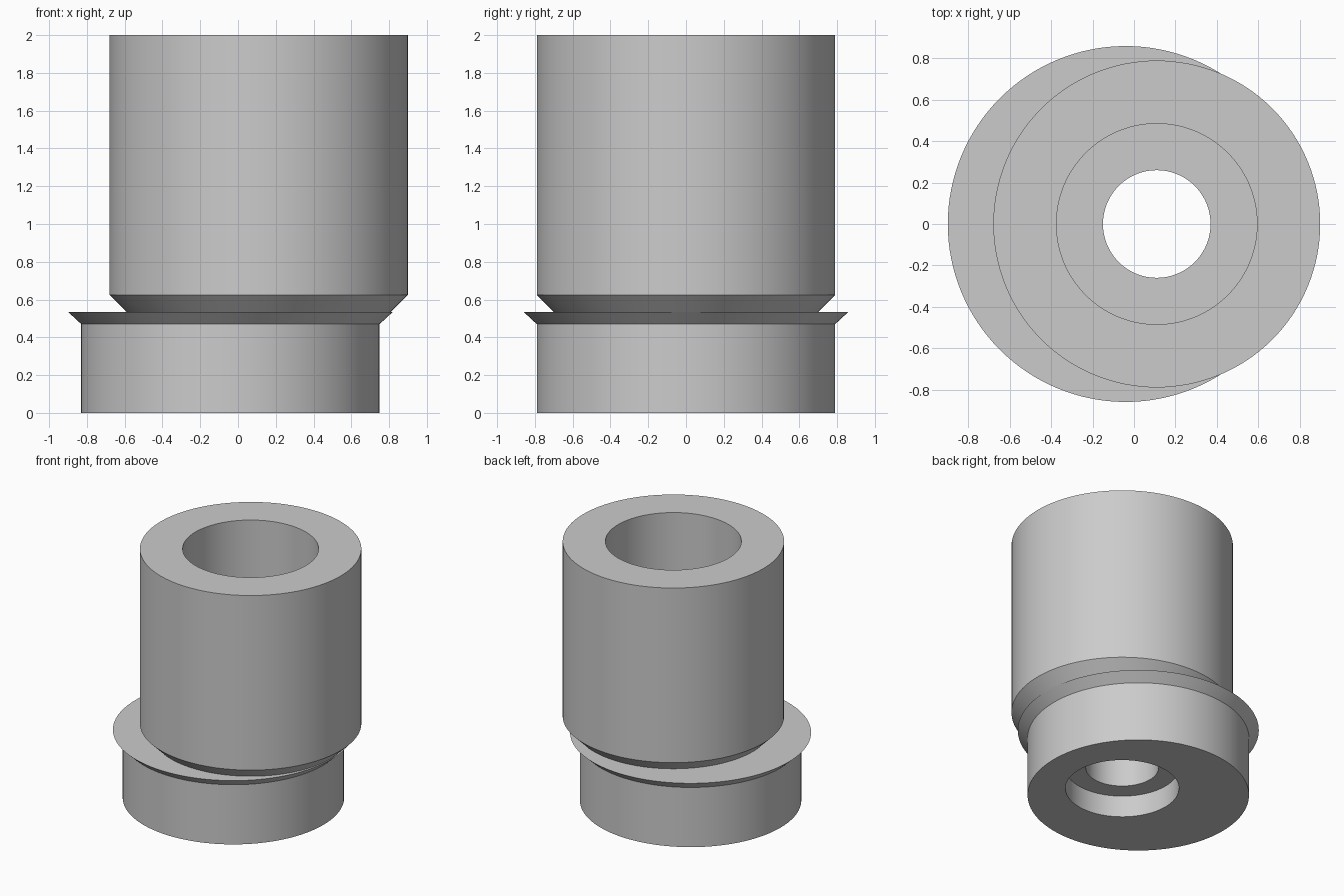
import bpy, bmesh, math

cube = bpy.data.objects.get("Cube")
if cube:
    bpy.data.objects.remove(cube, do_unlink=True)

SEGMENTS = 128
BASE_X, BARREL_X = -0.04, 0.11   # the two offset axes

# Closed section: (axis x, radius, height)
section = [
    # base wall and flared flange
    (BASE_X, 0.79, 0.0), (BASE_X, 0.79, 0.47), (BASE_X, 0.86, 0.535),
    # chamfered barrel
    (BARREL_X, 0.70, 0.535), (BARREL_X, 0.79, 0.625), (BARREL_X, 0.79, 2.0),
    # wide upper bore
    (BARREL_X, 0.485, 2.0), (BARREL_X, 0.485, 0.55),
    # narrow through hole
    (BARREL_X, 0.26, 0.55), (BARREL_X, 0.26, 0.17),
    # recess underneath
    (BARREL_X, 0.405, 0.17), (BARREL_X, 0.405, 0.0),
]

# Skin consecutive rings into one closed solid
bm = bmesh.new()
rings = []
for cx, r, z in section:
    angles = [2 * math.pi * i / SEGMENTS for i in range(SEGMENTS)]
    rings.append([bm.verts.new((cx + r * math.cos(a), r * math.sin(a), z)) for a in angles])
for lower, upper in zip(rings, rings[1:] + rings[:1]):
    for i in range(SEGMENTS):
        j = (i + 1) % SEGMENTS
        bm.faces.new((lower[i], lower[j], upper[j], upper[i]))
bmesh.ops.recalc_face_normals(bm, faces=bm.faces)

mesh = bpy.data.meshes.new("eccentric_bushing")
bm.to_mesh(mesh)
bm.free()
bushing = bpy.data.objects.new("eccentric_bushing", mesh)
bpy.context.collection.objects.link(bushing)

# Plain grey
grey = bpy.data.materials.new("light grey")
grey.use_nodes = True
colour = (0.6, 0.6, 0.6, 1.0)
grey.diffuse_color = colour
grey.node_tree.nodes["Principled BSDF"].inputs["Base Color"].default_value = colour
mesh.materials.append(grey)

# Smooth walls, crisp rims
bpy.ops.object.select_all(action='DESELECT')
bushing.select_set(True)
bpy.context.view_layer.objects.active = bushing
bpy.ops.object.shade_smooth_by_angle(angle=math.radians(30))
